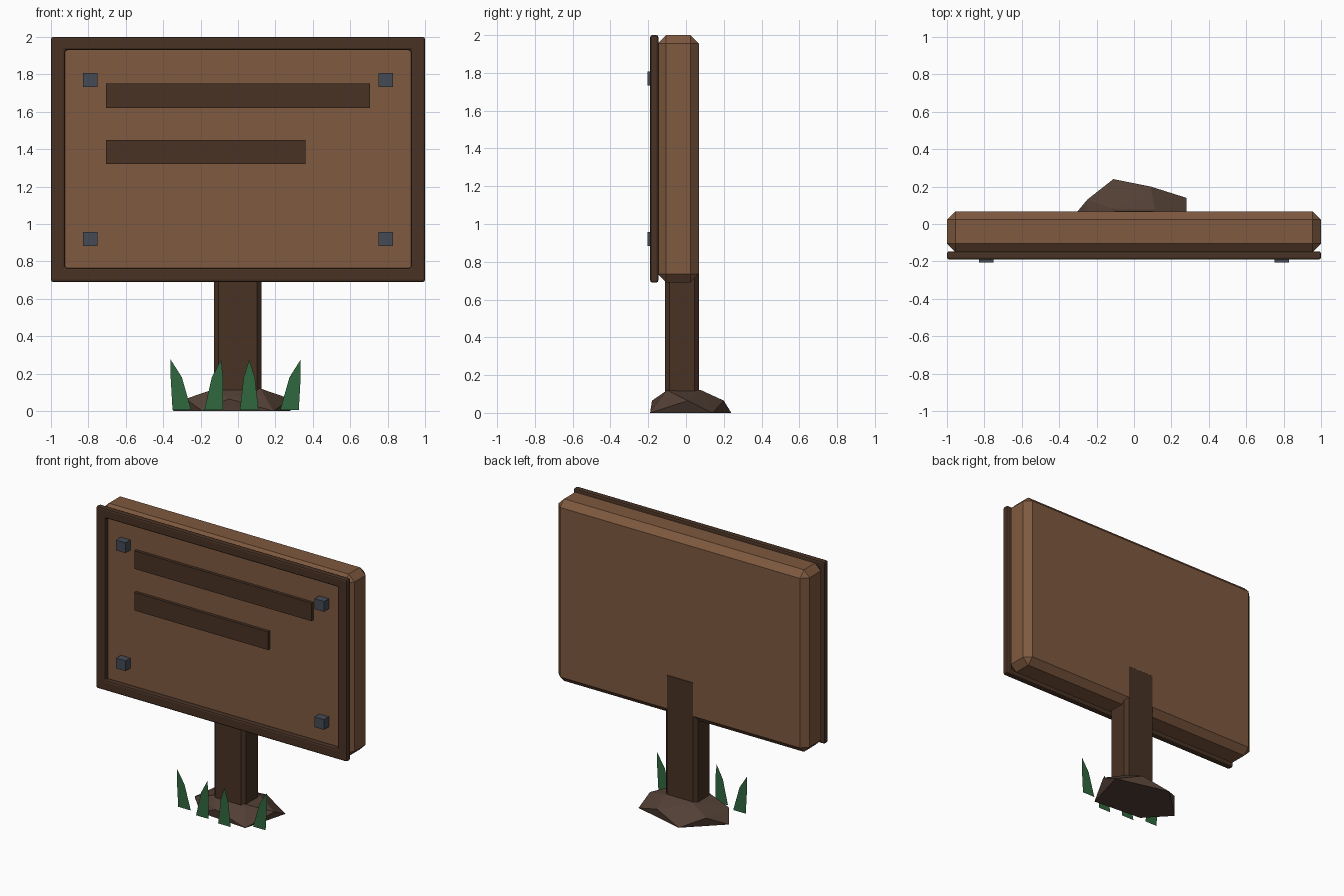
import bpy, bmesh

if "Cube" in bpy.data.objects:
    bpy.data.objects.remove(bpy.data.objects["Cube"])


def material(name, rgb):
    m = bpy.data.materials.new(name)
    m.diffuse_color = (*rgb, 1)
    m.use_nodes = True
    m.node_tree.nodes["Principled BSDF"].inputs["Base Color"].default_value = m.diffuse_color
    return m


WOOD = material("board_wood", (0.21, 0.10, 0.05))
DARK = material("dark_wood", (0.065, 0.032, 0.018))
EARTH = material("earth", (0.085, 0.05, 0.035))
METAL = material("metal", (0.06, 0.07, 0.09))
GRASS = material("grass", (0.03, 0.14, 0.05))


def finish(bm, name, mat):
    mesh = bpy.data.meshes.new(name)
    bm.to_mesh(mesh)
    bm.free()
    mesh.materials.append(mat)
    ob = bpy.data.objects.new(name, mesh)
    bpy.context.collection.objects.link(ob)
    return ob


def bevel(ob, width, segments=1):
    mod = ob.modifiers.new("bevel", "BEVEL")
    mod.width = width
    mod.segments = segments
    mod.limit_method = "ANGLE"


def box(name, lo, hi, mat, width=0):
    bm = bmesh.new()
    bmesh.ops.create_cube(bm, size=1)
    for v in bm.verts:
        for i in range(3):
            v.co[i] = lo[i] if v.co[i] < 0 else hi[i]
    ob = finish(bm, name, mat)
    if width:
        bevel(ob, width)
    return ob


# Main board and post
box("board", (-1, -0.15, 0.69), (1, 0.068, 2), WOOD, 0.045)
box("post", (-0.128, -0.112, 0.03), (0.126, 0.07, 1.0), DARK, 0.025)

# Raised frame around the board face
bm = bmesh.new()
rings = []
for x, lo, hi in ((1, 0.69, 2), (0.925, 0.765, 1.93)):
    for y in (-0.19, -0.146):
        rings.append([bm.verts.new(p) for p in
                      ((-x, y, lo), (x, y, lo), (x, y, hi), (-x, y, hi))])
of, ob_, inf, inb = rings
for a, b in ((of, inf), (inf, inb), (inb, ob_), (ob_, of)):
    for i in range(4):
        j = (i + 1) % 4
        bm.faces.new((a[i], a[j], b[j], b[i]))
bmesh.ops.recalc_face_normals(bm, faces=bm.faces)
bevel(finish(bm, "frame", DARK), 0.012, 2)

# Plain raised strips
box("upper_strip", (-0.705, -0.172, 1.62), (0.705, -0.14, 1.75), DARK)
box("lower_strip", (-0.705, -0.172, 1.32), (0.36, -0.14, 1.45), DARK)

# Corner bolts
for x in (-0.79, 0.79):
    for z in (0.92, 1.77):
        box("bolt", (x - 0.038, -0.205, z - 0.037),
            (x + 0.038, -0.14, z + 0.037), METAL)

# Faceted mound at the foot
base = ((0.28, 0.14), (-0.11, 0.24), (-0.35, 0.01), (-0.19, -0.16), (0.19, -0.19))
middle = ((0.28, 0.01), (0.09, 0.2), (-0.25, 0.13), (-0.28, -0.09), (-0.05, -0.18))
top = ((-0.12, -0.1), (0.12, -0.1), (0.11, 0.08), (-0.11, 0.08))
bm = bmesh.new()
for ring, z in ((base, 0), (middle, 0.065), (top, 0.12)):
    for x, y in ring:
        bm.verts.new((x, y, z))
bmesh.ops.convex_hull(bm, input=bm.verts)
finish(bm, "mound", EARTH)

# Flat grass blades: base x, y, lean of the tip
for x, y, lean in ((-0.30, -0.18, -0.06), (-0.13, -0.22, 0.04),
                   (0.06, -0.24, 0.0), (0.275, -0.15, 0.06)):
    bm = bmesh.new()
    outline = ((-0.05, 0.005), (0.05, 0.005), (0.03 + lean / 2, 0.18),
               (lean, 0.275), (-0.03 + lean / 2, 0.18))
    bm.faces.new([bm.verts.new((x + dx, y, z)) for dx, z in outline])
    finish(bm, "grass_blade", GRASS)
